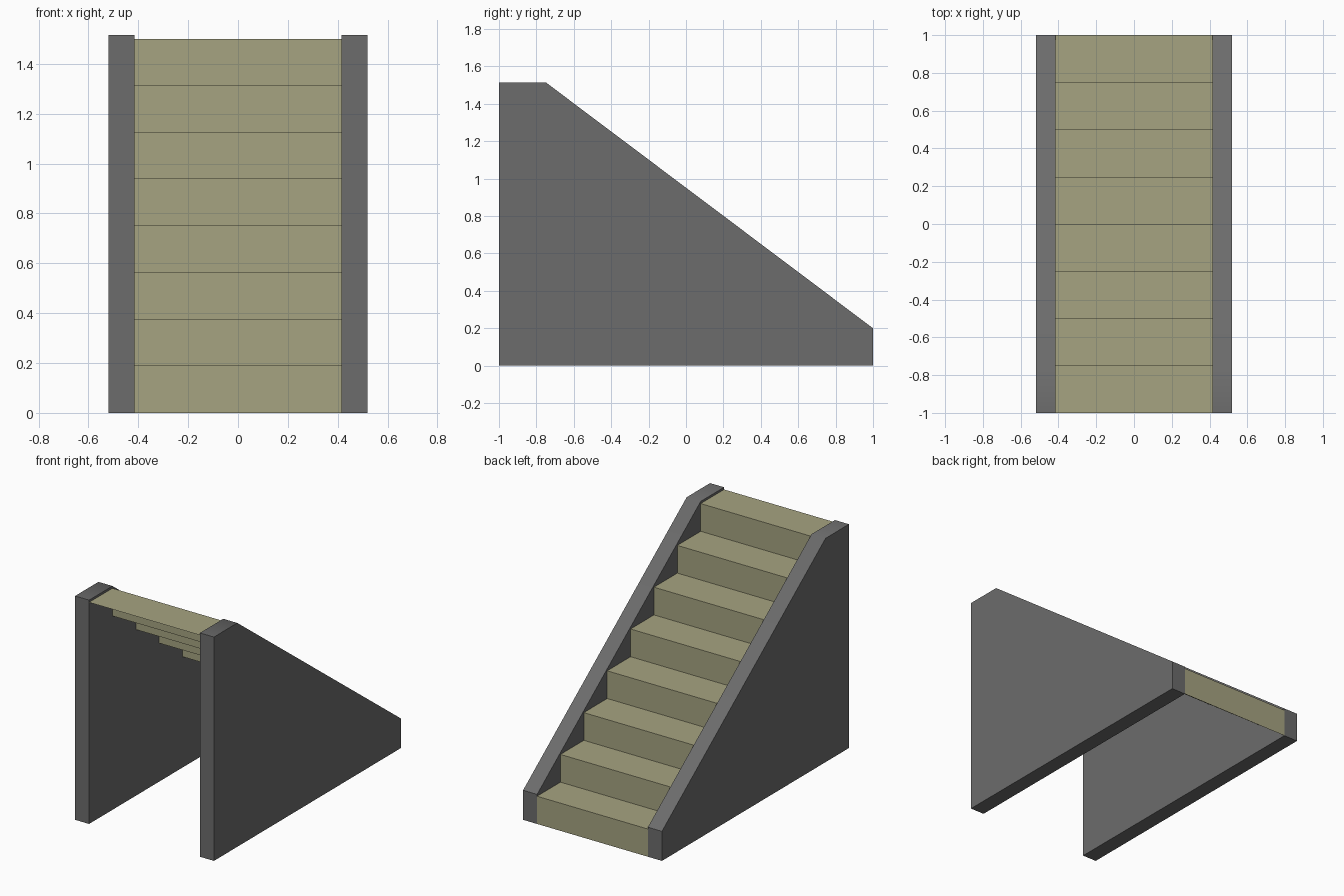
import bpy
import math

if "Cube" in bpy.data.objects:
    bpy.data.objects.remove(bpy.data.objects["Cube"])

STEPS, RUN, RISE = 8, 0.25, 0.1875
INNER, OUTER = 0.415, 0.52


def make_material(name, color):
    mat = bpy.data.materials.new(name)
    mat.diffuse_color = (*color, 1)
    mat.use_nodes = True
    mat.node_tree.nodes["Principled BSDF"].inputs["Base Color"].default_value = mat.diffuse_color
    return mat


def make_object(name, verts, faces, mat):
    mesh = bpy.data.meshes.new(name)
    mesh.from_pydata(verts, [], faces)
    mesh.materials.append(mat)
    obj = bpy.data.objects.new(name, mesh)
    bpy.context.collection.objects.link(obj)
    return obj


tread_mat = make_material("olive_tread", (0.38, 0.37, 0.22))
wall_mat = make_material("dark_grey_wall", (0.15, 0.15, 0.15))

# Treads and risers: one folded sheet, open underneath and at the tall end
path = [(1.0, 0.0)]
for i in range(STEPS):
    path.append((1 - i * RUN, (i + 1) * RISE))
    path.append((1 - (i + 1) * RUN, (i + 1) * RISE))
verts = [(x, y, z) for y, z in path for x in (-INNER, INNER)]
faces = [(2 * i + 1, 2 * i, 2 * i + 2, 2 * i + 3) for i in range(len(path) - 1)]
make_object("steps", verts, faces, tread_mat)

# Side walls: extruded sloping profile, mirrored to the other side
profile = [(-1, 0), (1, 0), (1, 0.2), (-0.75, 1.515), (-1, 1.515)]
n = len(profile)
verts = [(x, y, z) for x in (INNER, OUTER) for y, z in profile]
faces = [tuple(reversed(range(n))), tuple(range(n, 2 * n))]
faces += [(i, (i + 1) % n, (i + 1) % n + n, i + n) for i in range(n)]
walls = make_object("side_walls", verts, faces, wall_mat)
mirror = walls.modifiers.new("mirror", 'MIRROR')
mirror.use_axis = (True, False, False)

# Soft shading across the bend at the top of each wall
bpy.context.view_layer.objects.active = walls
walls.select_set(True)
bpy.ops.object.shade_smooth_by_angle(angle=math.radians(40))
